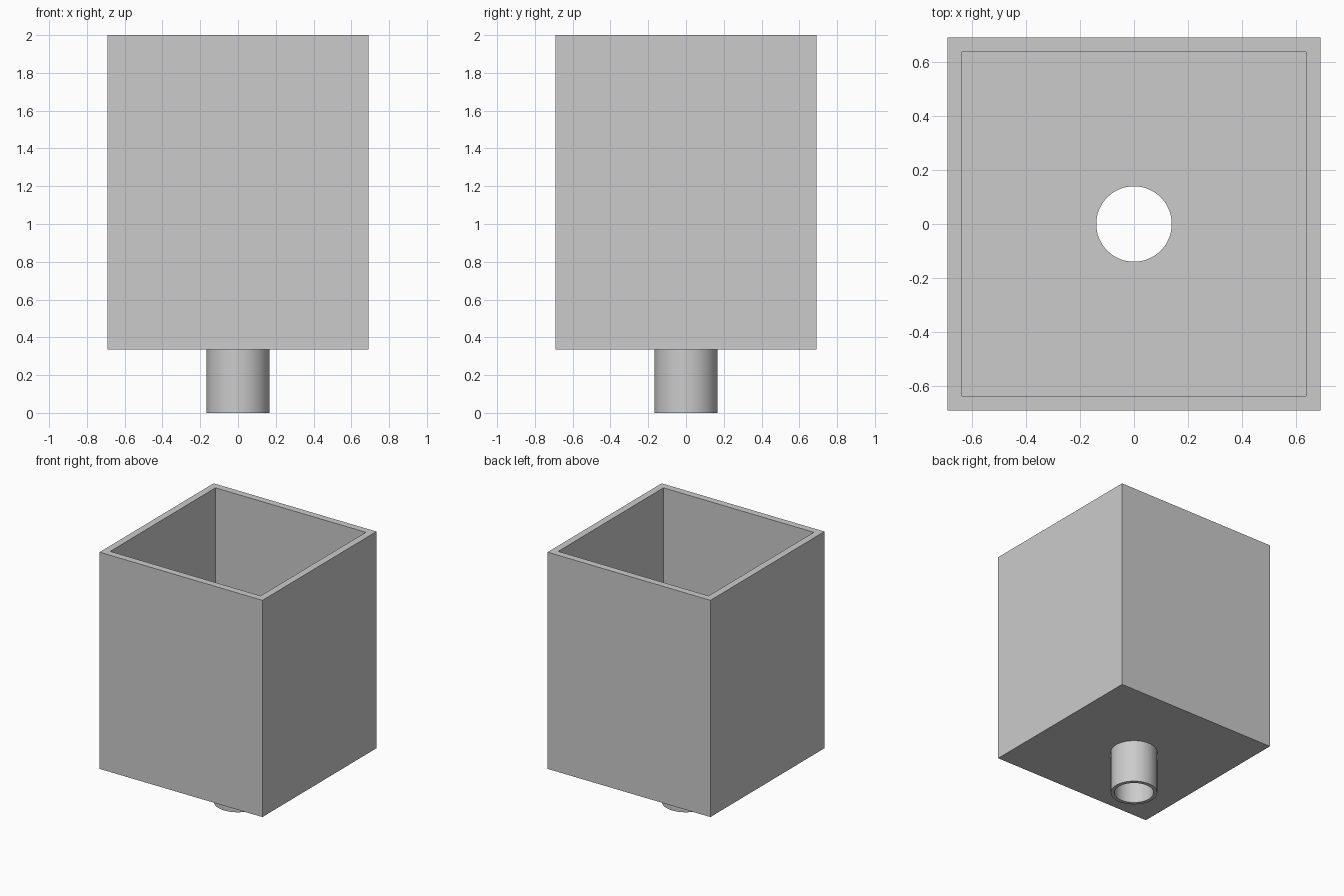
import bpy
import bmesh
from mathutils import Matrix, Vector

if "Cube" in bpy.data.objects:
    bpy.data.objects.remove(bpy.data.objects["Cube"], do_unlink=True)

HALF, WALL = 0.692, 0.053
BASE, TOP = 0.335, 2.0
BORE, PIPE = 0.14, 0.167
SIDES = 64

grey = bpy.data.materials.new("light grey")
grey.use_nodes = True
grey.diffuse_color = (0.6, 0.6, 0.6, 1)
grey.node_tree.nodes["Principled BSDF"].inputs["Base Color"].default_value = (0.6, 0.6, 0.6, 1)


def finish(name, bm):
    bmesh.ops.recalc_face_normals(bm, faces=bm.faces)
    mesh = bpy.data.meshes.new(name)
    bm.to_mesh(mesh)
    bm.free()
    mesh.materials.append(grey)
    obj = bpy.data.objects.new(name, mesh)
    bpy.context.collection.objects.link(obj)
    return obj


def box(name, half, low, high):
    bm = bmesh.new()
    size = Matrix.Diagonal((2 * half, 2 * half, high - low, 1))
    place = Matrix.Translation((0, 0, (low + high) / 2))
    bmesh.ops.create_cube(bm, size=1, matrix=place @ size)
    return finish(name, bm)


def cylinder(name, radius, low, high):
    bm = bmesh.new()
    bmesh.ops.create_cone(bm, cap_ends=True, segments=SIDES, radius1=radius, radius2=radius,
                          depth=high - low, matrix=Matrix.Translation((0, 0, (low + high) / 2)))
    return finish(name, bm)


def cut(target, cutter):
    cutter.hide_render = True
    mod = target.modifiers.new("cut", "BOOLEAN")
    mod.operation, mod.solver, mod.object = "DIFFERENCE", "EXACT", cutter
    bpy.context.view_layer.objects.active = target
    bpy.ops.object.modifier_apply(modifier=mod.name)
    bpy.data.objects.remove(cutter, do_unlink=True)


# Open square container with a drain hole through its floor
container = box("container", HALF, BASE, TOP)
cut(container, box("cavity_cutter", HALF - WALL, BASE + WALL, TOP + 1))
cut(container, cylinder("drain_cutter", BORE, BASE - 1, TOP))

# Drain pipe: hollow tube, open where it joins the floor
bm = bmesh.new()
profile = [bm.verts.new(p) for p in ((PIPE, 0, BASE), (PIPE, 0, 0), (BORE, 0, 0), (BORE, 0, BASE))]
edges = [bm.edges.new(pair) for pair in zip(profile, profile[1:])]
bmesh.ops.spin(bm, geom=profile + edges, axis=Vector((0, 0, 1)), cent=(0, 0, 0),
               angle=6.2831853, steps=SIDES, use_merge=True)
bmesh.ops.remove_doubles(bm, verts=bm.verts, dist=0.0001)
pipe = finish("drain_pipe", bm)

# Smooth the round surfaces, keep corners sharp
for obj in (container, pipe):
    bpy.ops.object.select_all(action="DESELECT")
    obj.select_set(True)
    bpy.context.view_layer.objects.active = obj
    bpy.ops.object.shade_smooth_by_angle(angle=0.6)
